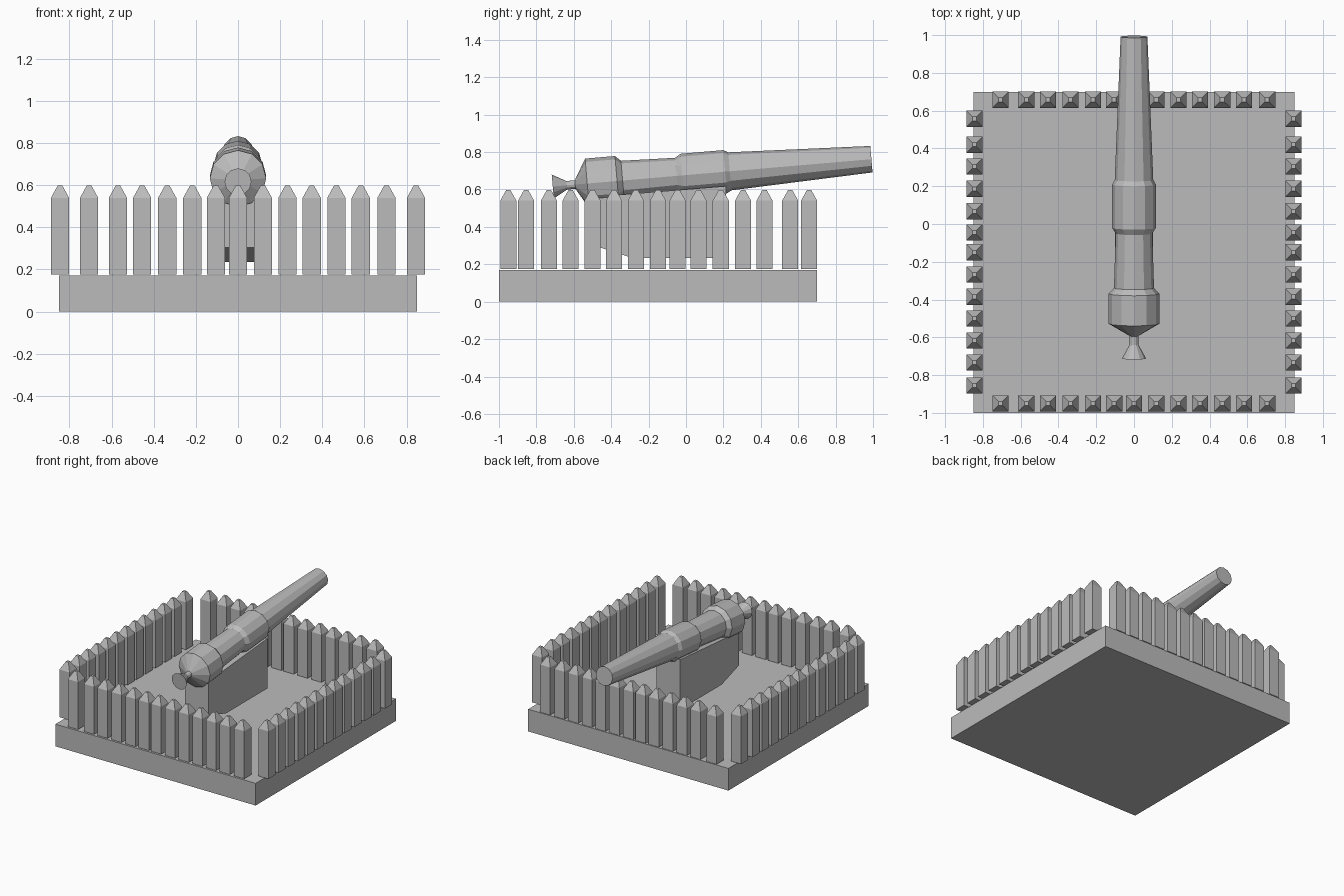
import bpy, bmesh, math

if "Cube" in bpy.data.objects:
    bpy.data.objects.remove(bpy.data.objects["Cube"])

# single flat grey
grey = bpy.data.materials.new("plain_grey")
grey.diffuse_color = (0.5, 0.5, 0.5, 1)
grey.use_nodes = True
grey.node_tree.nodes["Principled BSDF"].inputs["Base Color"].default_value = grey.diffuse_color


def make_object(name, bm):
    bmesh.ops.recalc_face_normals(bm, faces=bm.faces)
    mesh = bpy.data.meshes.new(name)
    bm.to_mesh(mesh)
    bm.free()
    mesh.materials.append(grey)
    obj = bpy.data.objects.new(name, mesh)
    bpy.context.collection.objects.link(obj)
    return obj


def loft(bm, rings):
    """Skin a list of closed rings and cap both ends."""
    loops = [[bm.verts.new(p) for p in ring] for ring in rings]
    n = len(loops[0])
    for a, b in zip(loops, loops[1:]):
        for i in range(n):
            j = (i + 1) % n
            bm.faces.new((a[i], a[j], b[j], b[i]))
    bm.faces.new(loops[0])
    bm.faces.new(loops[-1])


def square(x, y, z, h):
    return [(x - h, y - h, z), (x + h, y - h, z), (x + h, y + h, z), (x - h, y + h, z)]


# base slab
bm = bmesh.new()
loft(bm, [[(-.85, -1, z), (.85, -1, z), (.85, .7, z), (-.85, .7, z)] for z in (0, .17)])
make_object("base_slab", bm)


# palisade: 13 pointed stakes on each side
def stake_row(name, places):
    bm = bmesh.new()
    for x, y in places:
        loft(bm, [square(x, y, .175, .043), square(x, y, .54, .043), square(x, y, .598, .011)])
    make_object(name, bm)


offsets = [-.707, -.57, -.455, -.336, -.217, -.105, 0, .118, .235, .35, .467, .583, .705]
stake_row("front_stakes", [(x, -.95) for x in offsets])
stake_row("back_stakes", [(x, .658) for x in offsets])
side_y = [-.15 - o for o in offsets]
stake_row("left_stakes", [(-.845, y) for y in side_y])
stake_row("right_stakes", [(.845, y) for y in side_y])

# gun mount: side profile (y, z) extruded across x
mount = [(-.5, .303), (-.29, .235), (.215, .235), (.215, .618), (-.5, .56)]
bm = bmesh.new()
loft(bm, [[(x, y, z) for y, z in mount] for x in (-.1, .1)])
make_object("gun_mount", bm)

# cannon: 12-sided turned profile (distance along axis, radius), tilted up
profile = [(-.715, .064), (-.64, .023), (-.595, .023), (-.53, .134), (-.37, .134), (-.34, .106),
           (-.05, .097), (-.02, .116), (.21, .116), (.235, .102), (.995, .071)]
tilt = math.radians(4.9)
c, s = math.cos(tilt), math.sin(tilt)
rings = []
for t, r in profile:
    ring = []
    for i in range(12):
        a = i * math.tau / 12
        up = r * math.cos(a)
        ring.append((r * math.sin(a), t * c - up * s, .677 + t * s + up * c))
    rings.append(ring)
bm = bmesh.new()
loft(bm, rings)
make_object("cannon_barrel", bm)
